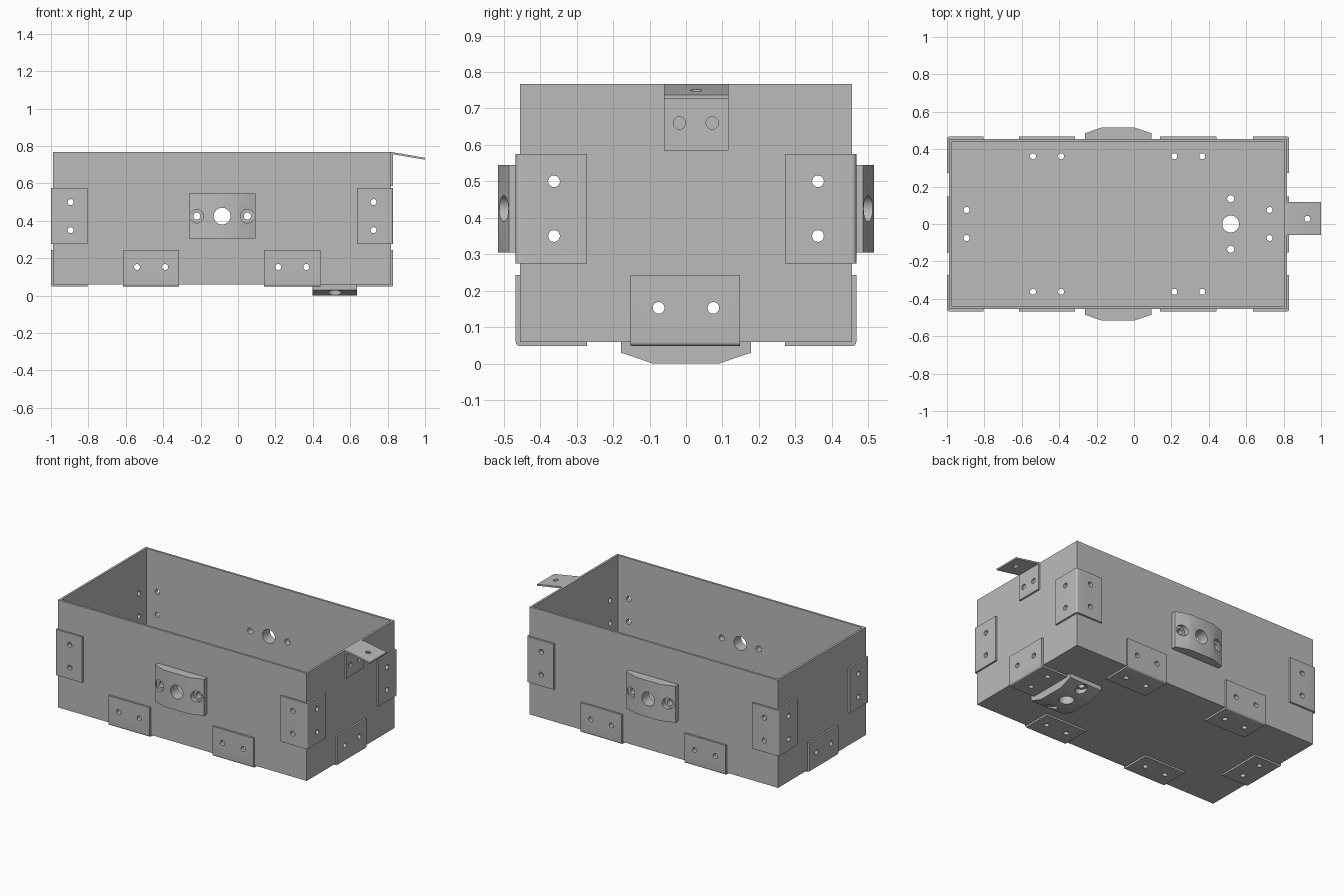
import bpy, bmesh, math
from mathutils import Vector

cube = bpy.data.objects.get("Cube")
if cube:
    bpy.data.objects.remove(cube, do_unlink=True)

X, Y, Z = Vector((1, 0, 0)), Vector((0, 1, 0)), Vector((0, 0, 1))
X0, X1, Y1, Z0, Z1 = -0.988, 0.818, 0.455, 0.06, 0.767   # box extents
WALL, PLATE, LEG = 0.02, 0.012, 0.195

grey = bpy.data.materials.new("grey metal")
grey.use_nodes = True
grey.diffuse_color = (0.5, 0.5, 0.5, 1)
grey.node_tree.nodes["Principled BSDF"].inputs["Base Color"].default_value = (0.5, 0.5, 0.5, 1)


def finish(name, bm):
    bmesh.ops.recalc_face_normals(bm, faces=bm.faces)
    mesh = bpy.data.meshes.new(name)
    bm.to_mesh(mesh)
    bm.free()
    mesh.materials.append(grey)
    ob = bpy.data.objects.new(name, mesh)
    bpy.context.collection.objects.link(ob)
    return ob


def prism(name, profile, origin, a, b, sweep):
    """Extrude a 2D profile, laid out along a and b, by the sweep vector."""
    bm = bmesh.new()
    face = bm.faces.new([bm.verts.new(origin + a * u + b * v) for u, v in profile])
    new = bmesh.ops.extrude_face_region(bm, geom=[face])["geom"]
    bmesh.ops.translate(bm, vec=sweep, verts=[g for g in new if isinstance(g, bmesh.types.BMVert)])
    return finish(name, bm)


def drill_set(name, holes, depth):
    """Cutter made of cylinders: (centre, axis, radius)."""
    bm = bmesh.new()
    for centre, axis, radius in holes:
        ring = bmesh.ops.create_cone(bm, cap_ends=True, segments=32,
                                     radius1=radius, radius2=radius, depth=depth)["verts"]
        bmesh.ops.rotate(bm, verts=ring, matrix=Z.rotation_difference(axis).to_matrix())
        bmesh.ops.translate(bm, verts=ring, vec=centre)
    ob = finish(name, bm)
    ob.hide_render = True
    return ob


def cut(ob, cutter):
    mod = ob.modifiers.new("holes", 'BOOLEAN')
    mod.operation, mod.solver, mod.object = 'DIFFERENCE', 'EXACT', cutter
    bpy.context.view_layer.objects.active = ob
    bpy.ops.object.modifier_apply(modifier=mod.name)


# Open box
bm = bmesh.new()
bmesh.ops.create_cube(bm, size=1)
bmesh.ops.scale(bm, vec=(X1 - X0, 2 * Y1, Z1 - Z0), verts=bm.verts)
bmesh.ops.translate(bm, vec=((X0 + X1) / 2, 0, (Z0 + Z1) / 2), verts=bm.verts)
top = max(bm.faces, key=lambda f: f.calc_center_median().z)
bmesh.ops.inset_region(bm, faces=[top], thickness=WALL)
inner = bmesh.ops.extrude_discrete_faces(bm, faces=[top])["faces"][0]
bmesh.ops.translate(bm, vec=(0, 0, Z0 + WALL - Z1), verts=inner.verts)
parts = [finish("open_box", bm)]

# Angle bracket section with a rounded outer bend
bend = [(PLATE * (1 - math.cos(t)), PLATE * (1 - math.sin(t)))
        for t in (math.radians(90 - 15 * i) for i in range(7))]
angle = [(LEG, 0)] + bend + [(0, LEG), (PLATE, LEG), (PLATE, PLATE), (LEG, PLATE)]
ends = (("right", X0 - PLATE, X), ("left", X1 + PLATE, -X))
sides = (("front", -Y1 - PLATE, Y), ("back", Y1 + PLATE, -Y))
low = Z0 - PLATE
holes = []
R = 0.016
OFF = 0.105      # hole distance from the outer bend

# Vertical corner brackets
for ename, x, dx in ends:
    for sname, y, dy in sides:
        corner = Vector((x, y, 0.275))
        parts.append(prism(f"corner_bracket_{sname}_{ename}", angle, corner, dx, dy, Z * 0.3))
        for h in (0.075, 0.225):
            holes += [(corner + dx * OFF + Z * h, Y, R), (corner + dy * OFF + Z * h, X, R)]

# Bottom edge brackets along the long sides
for sname, y, dy in sides:
    for ename, x in (("right", -0.465), ("left", 0.29)):
        corner = Vector((x - 0.15, y, low))
        parts.append(prism(f"bottom_bracket_{sname}_{ename}", angle, corner, dy, Z, X * 0.3))
        for w in (0.075, 0.225):
            holes += [(corner + X * w + Z * OFF, Y, R), (corner + X * w + dy * OFF, Z, R)]

# Bottom edge brackets at the ends
for ename, x, dx in ends:
    corner = Vector((x, -0.152, low))
    parts.append(prism(f"bottom_bracket_{ename}_end", angle, corner, dx, Z, Y * 0.3))
    for w in (0.077, 0.227):
        holes += [(corner + Y * w + Z * OFF, X, R), (corner + Y * w + dx * OFF, Z, R)]

# Chamfered mounting blocks with a main bore and two recessed screw holes
block = [(-0.178, 0), (0.178, 0), (0.178, 0.03), (0.09, 0.06), (-0.09, 0.06), (-0.178, 0.03)]
recesses = []
for name, base, a, out, w in (("front", Vector((-0.085, -Y1, 0.425)), X, -Y, Z),
                              ("back", Vector((-0.085, Y1, 0.425)), X, Y, Z),
                              ("bottom", Vector((0.517, 0, Z0)), Y, -Z, X)):
    parts.append(prism(f"{name}_mount_block", block, base - w * 0.12, a, out, w * 0.24))
    holes.append((base, out, 0.045))
    for s in (-0.135, 0.135):
        holes.append((base + a * s, out, 0.019))
        recesses.append((base + a * s + out * 0.09, out, 0.036))

drills = drill_set("hole_cutter", holes, 0.14)
for ob in parts:
    cut(ob, drills)
counterbores = drill_set("recess_cutter", recesses, 0.14)
counter_parts = [ob for ob in parts if "mount_block" in ob.name]
bpy.data.objects.remove(drills, do_unlink=True)
bpy.data.objects.remove(counterbores, do_unlink=True)
counterbores = drill_set("recess_cutter", recesses, 0.13)
for ob in counter_parts:
    cut(ob, counterbores)
bpy.data.objects.remove(counterbores, do_unlink=True)

# Sloping tab bracket at the top of the left end
tab_section = [(0, 0.585), (0.012, 0.585), (0.012, 0.755), (0.182, 0.727),
               (0.182, 0.737), (0.01, 0.767), (0, 0.767)]
tab = prism("latch_tab", tab_section, Vector((X1, -0.06, 0)), X, Z, Y * 0.177)
tab_drills = drill_set("tab_cutter", [(Vector((X1, -0.018, 0.66)), X, 0.017),
                                      (Vector((X1, 0.072, 0.66)), X, 0.017),
                                      (Vector((0.927, 0.028, 0.745)), Z, 0.016)], 0.1)
cut(tab, tab_drills)
bpy.data.objects.remove(tab_drills, do_unlink=True)
parts.append(tab)

# Smooth the bores and bends, keep the edges sharp
bpy.ops.object.select_all(action='DESELECT')
for ob in parts:
    ob.select_set(True)
bpy.context.view_layer.objects.active = parts[0]
bpy.ops.object.shade_smooth_by_angle(angle=math.radians(30))
